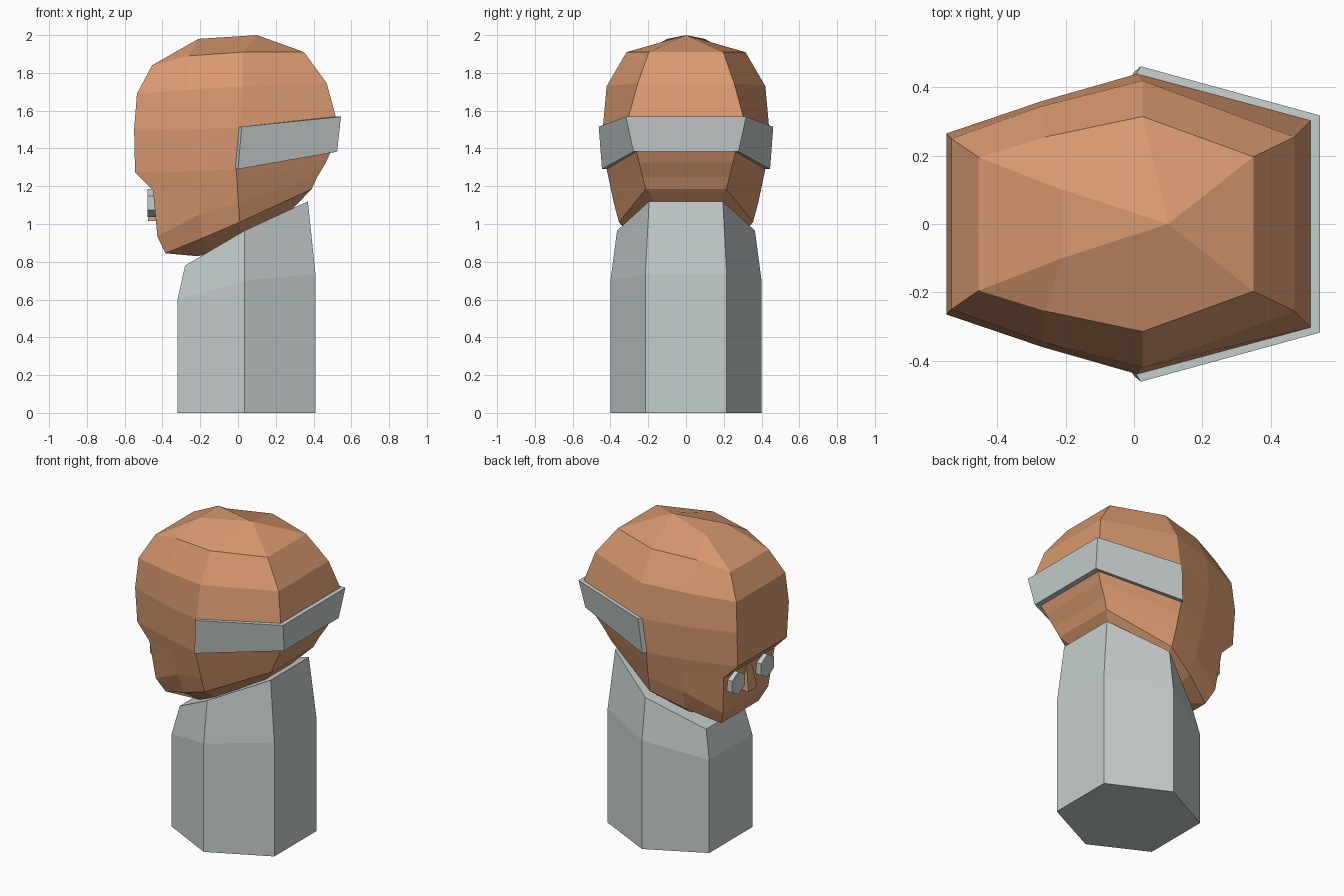
import bpy, bmesh, math

if "Cube" in bpy.data.objects:
    bpy.data.objects.remove(bpy.data.objects["Cube"])


def material(name, rgb):
    m = bpy.data.materials.new(name)
    m.diffuse_color = (*rgb, 1)
    m.use_nodes = True
    m.node_tree.nodes["Principled BSDF"].inputs["Base Color"].default_value = m.diffuse_color
    return m


ORANGE = material("warm_tan", (0.69, 0.32, 0.16))
GREY = material("pale_grey", (0.56, 0.62, 0.61))


def build(name, verts, faces, mat):
    bm = bmesh.new()
    vs = [bm.verts.new(v) for v in verts]
    for f in faces:
        bm.faces.new([vs[i] for i in f])
    bmesh.ops.recalc_face_normals(bm, faces=bm.faces)
    me = bpy.data.meshes.new(name)
    bm.to_mesh(me)
    bm.free()
    me.materials.append(mat)
    ob = bpy.data.objects.new(name, me)
    bpy.context.collection.objects.link(ob)
    return ob


def ring(half):
    """Mirror half a ring (+y side, ordered +x to -x) into a closed loop."""
    return list(half) + [(x, -y, z) for x, y, z in reversed(half)]


def bridge(rows, n, closed=True):
    """Quads between consecutive rows of n points."""
    return [(r * n + i, r * n + (i + 1) % n, (r + 1) * n + (i + 1) % n, (r + 1) * n + i)
            for r in range(rows - 1) for i in range(n if closed else n - 1)]


# Neck: six-sided post with a slanted, tapered top
neck_rows = [
    [(.41, .215, 0), (.035, .4, 0), (-.32, .22, 0)],
    [(.41, .215, .735), (.035, .4, .7), (-.32, .22, .6)],
    [(.37, .195, 1.12), (.035, .365, .965), (-.28, .195, .78)],
]
neck = [p for h in neck_rows for p in ring(h)]
build("neck", neck, bridge(3, 6) + [tuple(range(6)), tuple(range(12, 18))], GREY)

# Head: eight-sided rings from the crown down to the jaw and underside
head_rows = [
    [(.35, .197, 1.91), (.025, .315, 1.91), (-.26, .255, 1.89), (-.455, .195, 1.84)],
    [(.47, .255, 1.745), (.025, .42, 1.73), (-.27, .345, 1.71), (-.535, .25, 1.69)],
    [(.517, .303, 1.57), (.01, .44, 1.51), (-.27, .36, 1.50), (-.55, .265, 1.50)],
    [(.49, .262, 1.38), (-.01, .42, 1.29), (-.24, .355, 1.28), (-.545, .25, 1.275)],
    [(.465, .248, 1.325), (-.005, .405, 1.22), (-.225, .345, 1.20), (-.45, .262, 1.18)],
    [(.42, .23, 1.25), (.002, .382, 1.11), (-.205, .32, 1.05), (-.427, .23, .935)],
    [(.39, .213, 1.185), (.01, .355, 1.01), (-.19, .285, .925), (-.385, .19, .845)],
    [(.25, .10, 1.04), (.02, .20, .90), (-.14, .16, .84), (-.22, .11, .83)],
]
head = [p for h in head_rows for p in ring(h)]
n = len(head)
head += [(.10, 0, 2.0), (-.21, .10, 1.98), (-.21, -.10, 1.98)]
P, Q, R = n, n + 1, n + 2
crown = [(P, 7, 0), (P, 0, 1), (P, 1, 2, Q), (Q, 2, 3), (Q, 3, 4, R),
         (P, Q, R), (R, 4, 5), (P, R, 5, 6), (P, 6, 7)]
build("head", head, bridge(8, 8) + crown + [tuple(range(n - 8, n))], ORANGE)


# Headband: thick band wrapped round the +x side
def strip(end, front):
    (ex, ey, ez), (fx, fy, fz) = end, front
    return [end, front, (fx, -fy, fz), (ex, -ey, ez)]


band = (strip((.003, .435, 1.512), (.51, .30, 1.568))
        + strip((.02, .462, 1.515), (.545, .318, 1.568))
        + strip((.0, .445, 1.29), (.525, .278, 1.383))
        + strip((-.017, .415, 1.29), (.485, .258, 1.383)))
band_faces = bridge(4, 4, False) + [(12 + i, 13 + i, i + 1, i) for i in range(3)]
build("headband", band, band_faces + [(0, 4, 8, 12), (3, 7, 11, 15)], GREY)

# Eyes: hexagonal studs on the -x face
for side, label in ((1, "left"), (-1, "right")):
    pts = [(x, side * .148 + .074 * math.sin(k * math.pi / 3),
            1.112 + .074 * math.cos(k * math.pi / 3))
           for x in (-.479, -.42) for k in range(6)]
    build("eye_" + label, pts, bridge(2, 6) + [tuple(range(6)), tuple(range(6, 12))], GREY)

# Nose: small wedge between the eyes
nose = [(x, s * w, z) for x, w, z in
        ((-.45, .025, 1.17), (-.478, .045, 1.016), (-.40, .045, 1.016), (-.42, .025, 1.17))
        for s in (1, -1)]
build("nose", nose, [(0, 1, 3, 2), (2, 3, 5, 4), (4, 5, 7, 6), (6, 7, 1, 0),
                     (0, 2, 4, 6), (1, 3, 5, 7)], ORANGE)
